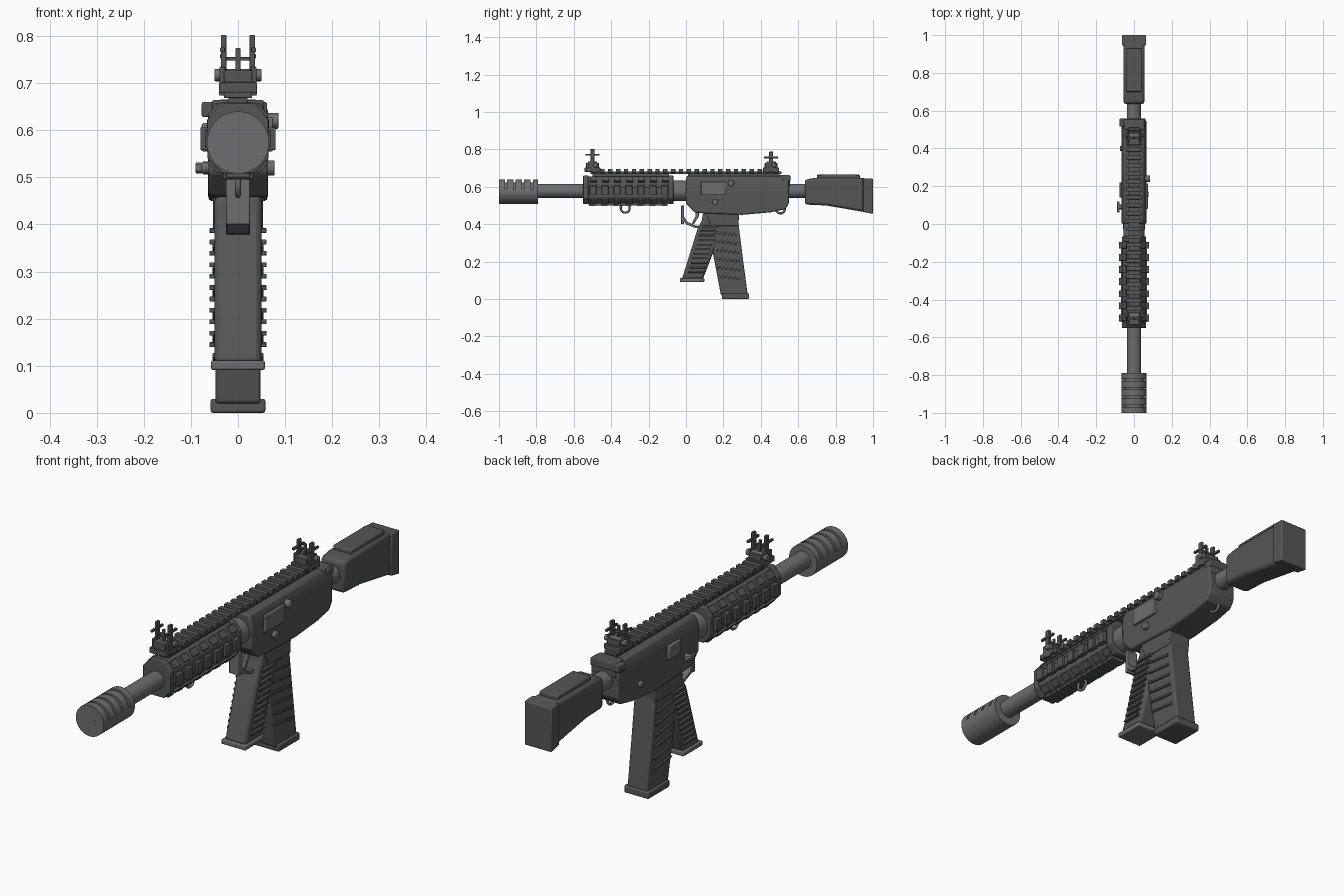
import bpy, bmesh, math
from mathutils import Vector, Matrix

AXIS_Z = 0.578
dark = bpy.data.materials.new("dark_grey")
dark.diffuse_color = (0.09, 0.095, 0.095, 1)
steel = bpy.data.materials.new("steel_grey")
steel.diffuse_color = (0.15, 0.155, 0.16, 1)


def finish(name, bm, bevel=0, mat=dark):
    bmesh.ops.recalc_face_normals(bm, faces=bm.faces)
    me = bpy.data.meshes.new(name)
    bm.to_mesh(me)
    bm.free()
    ob = bpy.data.objects.new(name, me)
    bpy.context.collection.objects.link(ob)
    me.materials.append(mat)
    if bevel:
        m = ob.modifiers.new("bevel", "BEVEL")
        m.width, m.segments, m.limit_method = bevel, 2, "ANGLE"
    return ob


def add_box(bm, x0, x1, y0, y1, z0, z1, rot=None):
    c = Vector(((x0 + x1) / 2, (y0 + y1) / 2, (z0 + z1) / 2))
    m = Matrix.Translation(c) @ (rot or Matrix()) @ Matrix.Diagonal((x1 - x0, y1 - y0, z1 - z0, 1))
    bmesh.ops.create_cube(bm, size=1, matrix=m)


def boxes(name, items, bevel=0.003, mat=dark):
    bm = bmesh.new()
    for b in items:
        add_box(bm, *b)
    return finish(name, bm, bevel, mat)


def prism(name, pts, axis, a, b, bevel=0.004, mat=dark):
    """Extrude a (y,z) profile along x or an (x,z) profile along y."""
    bm = bmesh.new()
    place = (lambda p: (a, p[0], p[1])) if axis == "x" else (lambda p: (p[0], a, p[1]))
    f = bm.faces.new([bm.verts.new(place(p)) for p in pts])
    r = bmesh.ops.extrude_face_region(bm, geom=[f])
    d = Vector((b - a, 0, 0)) if axis == "x" else Vector((0, b - a, 0))
    bmesh.ops.translate(bm, vec=d, verts=[v for v in r["geom"] if isinstance(v, bmesh.types.BMVert)])
    return finish(name, bm, bevel, mat)


def cyl(name, axis, r, a, b, u, v, seg=32, bevel=0.003, mat=steel):
    bm = bmesh.new()
    mid = (a + b) / 2
    if axis == "y":
        m = Matrix.Translation((u, mid, v)) @ Matrix.Rotation(math.pi / 2, 4, "X")
    else:
        m = Matrix.Translation((mid, u, v)) @ Matrix.Rotation(math.pi / 2, 4, "Y")
    bmesh.ops.create_cone(bm, cap_ends=True, segments=seg, radius1=r, radius2=r, depth=b - a, matrix=m)
    return finish(name, bm, bevel, mat)


def wire(name, pts, r, cyclic=False):
    cu = bpy.data.curves.new(name, "CURVE")
    cu.dimensions, cu.bevel_depth, cu.bevel_resolution = "3D", r, 2
    s = cu.splines.new("POLY")
    s.points.add(len(pts) - 1)
    for p, q in zip(s.points, pts):
        p.co = (*q, 1)
    s.use_cyclic_u = cyclic
    cu.materials.append(steel)
    ob = bpy.data.objects.new(name, cu)
    bpy.context.collection.objects.link(ob)


# Barrel and slotted muzzle end
cyl("barrel", "y", 0.037, -0.8, 0.05, 0, AXIS_Z)
cyl("barrel_collar", "y", 0.055, -0.1, 0.03, 0, AXIS_Z)
muzzle = cyl("muzzle", "y", 0.066, -1.0, -0.79, 0, 0.574, 40, 0)
slots = boxes("slot_cutter", [(-0.1, 0.1, y - 0.006, y + 0.006, 0.585, 0.7)
                              for y in (-0.963, -0.917, -0.871, -0.825)], 0)
slots.hide_render = slots.hide_viewport = True
cut = muzzle.modifiers.new("slots", "BOOLEAN")
cut.object, cut.operation, cut.solver = slots, "DIFFERENCE", "EXACT"
cyl("muzzle_core", "y", 0.05, -0.99, -0.8, 0, 0.574)
cyl("muzzle_face", "y", 0.027, -1.0005, -0.98, 0, 0.574, bevel=0)

# Eight-sided handguard with end bands
guard = [(-0.032, 0.512), (0.032, 0.512), (0.06, 0.542), (0.06, 0.62),
         (0.032, 0.655), (-0.032, 0.655), (-0.06, 0.62), (-0.06, 0.542)]
prism("handguard", guard, "y", -0.545, -0.07, 0.003)
for i, y in enumerate((-0.55, -0.095)):
    prism("handguard_band_%d" % i, [(x * 1.08, 0.583 + (z - 0.583) * 1.06) for x, z in guard],
          "y", y, y + 0.028, 0.003)

# Side and lower rail blocks, small vent blocks on the slanted faces
rails, vents = [(-0.026, 0.026, -0.52, -0.1, 0.5, 0.52)], []
for s in (-1, 1):
    rails.append((*sorted((s * 0.055, s * 0.069)), -0.52, -0.1, 0.564, 0.6))
for i in range(7):
    y = -0.515 + i * 0.064
    rails.append((-0.032, 0.032, y, y + 0.032, 0.496, 0.51))
    for s in (-1, 1):
        rails.append((*sorted((s * 0.06, s * 0.08)), y, y + 0.036, 0.558, 0.606))
        for z, tilt in ((0.527, 0.8), (0.637, -0.8)):
            vents.append((s * 0.047 - 0.016, s * 0.047 + 0.016, y + 0.002, y + 0.04, z - 0.01, z + 0.01,
                          Matrix.Rotation(-s * tilt, 4, "Y")))
boxes("handguard_rails", rails, 0.002)
boxes("handguard_vents", vents, 0.002)

# Toothed top rail
top = [(-0.03, 0.03, -0.51, 0.51, 0.668, 0.682), (-0.02, 0.02, -0.5, -0.09, 0.645, 0.67),
       (-0.02, 0.02, 0.01, 0.5, 0.645, 0.67)]
top += [(-0.04, 0.04, -0.5 + i * 0.042, -0.477 + i * 0.042, 0.674, 0.696) for i in range(24)]
boxes("top_rail", top, 0.002)

# Front and rear sights
for name, y, h in (("front_sight", -0.5, 0.802), ("rear_sight", 0.455, 0.788)):
    items = [(-0.04, 0.04, y - 0.042, y + 0.042, 0.68, 0.702),
             (-0.03, 0.03, y - 0.034, y + 0.034, 0.695, 0.727),
             (-0.035, 0.035, y - 0.006, y + 0.006, 0.748, 0.756),
             (-0.005, 0.005, y - 0.006, y + 0.006, 0.72, 0.775)]
    for s in (-1, 1):
        items.append((s * 0.03 - 0.006, s * 0.03 + 0.006, y - 0.01, y + 0.01, 0.7, h))
        items.append((s * 0.033 - 0.005, s * 0.033 + 0.005, y - 0.038, y + 0.038, h - 0.036, h - 0.026))
        items.append((s * 0.033 - 0.006, s * 0.033 + 0.006, y - 0.025, y + 0.025, 0.7, 0.735))
    boxes(name, items, 0.002)
    cyl(name + "_pin", "x", 0.013, -0.05, 0.05, y + 0.015, 0.717, 16, 0.002)

# Receiver body: upper shell, lower shell, magazine well
upper = [(-0.062, 0.535), (0.062, 0.535), (0.066, 0.62), (0.05, 0.658), (-0.05, 0.658), (-0.066, 0.62)]
prism("receiver_upper", upper, "y", 0.0, 0.55, 0.008)
prism("receiver_lower", [(0, 0.51), (0.05, 0.46), (0.3, 0.45), (0.45, 0.463), (0.53, 0.48),
                         (0.55, 0.51), (0.55, 0.57), (0, 0.57)], "x", -0.063, 0.063, 0.007)
prism("magazine_well", [(0.1, 0.47), (0.135, 0.39), (0.28, 0.39), (0.285, 0.47)], "x", -0.053, 0.053, 0.004)
boxes("rear_handle", [(-0.077, 0.062, 0.515, 0.558, 0.628, 0.66), (-0.055, 0.055, 0.5, 0.555, 0.6, 0.664)], 0.004)

# Side details of the receiver
boxes("side_port", [(0.06, 0.074, 0.08, 0.215, 0.555, 0.628)], 0.003, steel)
boxes("left_plate", [(-0.077, -0.06, 0.14, 0.22, 0.555, 0.615)], 0.004, steel)
for name, a, b, y, z, r in (("round_button", 0.05, 0.086, 0.24, 0.62, 0.017),
                            ("right_pin", 0.05, 0.078, 0.155, 0.52, 0.016),
                            ("left_pin", -0.075, -0.05, 0.4, 0.52, 0.014),
                            ("left_knob", -0.09, -0.05, 0.09, 0.52, 0.012)):
    cyl(name, "x", r, a, b, y, z, 20, 0.003)
boxes("left_lever", [(-0.09, -0.076, 0.062, 0.12, 0.512, 0.528)], 0.003, steel)

# Trigger and its guard
boxes("guard_front", [(-0.025, 0.025, -0.026, -0.01, 0.4, 0.5)], 0.003, steel)
prism("guard_bow", [(-0.02, 0.425), (0.0, 0.4), (0.05, 0.38), (0.1, 0.375), (0.1, 0.387),
                    (0.05, 0.393), (0.008, 0.412), (-0.01, 0.44)], "x", -0.025, 0.025, 0.002, steel)
prism("trigger", [(0.05, 0.48), (0.075, 0.48), (0.068, 0.44), (0.042, 0.4), (0.03, 0.404), (0.05, 0.44)],
      "x", -0.008, 0.008, 0.002, steel)

# Slanted grip with ribs
prism("grip", [(0.085, 0.42), (0.06, 0.37), (-0.022, 0.105), (0.09, 0.105), (0.165, 0.3), (0.16, 0.46),
               (0.09, 0.46)], "x", -0.05, 0.05, 0.012)
boxes("grip_base", [(-0.057, 0.057, -0.032, 0.098, 0.091, 0.111)], 0.004, steel)
ribs = []
for i in range(11):
    z = 0.145 + i * 0.0242
    y = -0.014 + (z - 0.105) * 0.31
    ribs.append((-0.061, 0.061, y + 0.012, y + 0.095, z - 0.005, z + 0.005))
boxes("grip_ribs", ribs, 0.002)

# Curved magazine with slanted ribs and base
prism("magazine", [(0.138, 0.41), (0.145, 0.24), (0.187, 0.02), (0.33, 0.02), (0.305, 0.21), (0.28, 0.41)],
      "x", -0.048, 0.048, 0.006)
boxes("magazine_base", [(-0.058, 0.058, 0.192, 0.337, 0.0, 0.03)], 0.005)
ribs = []
for i in range(6):
    z = 0.115 + i * 0.047
    y = 0.2475 - (z - 0.02) * 0.105
    ribs.append((-0.054, 0.054, y - 0.066, y + 0.058, z - 0.005, z + 0.005, Matrix.Rotation(-0.12, 4, "X")))
boxes("magazine_ribs", ribs, 0.002)

# Stock
cyl("stock_tube", "y", 0.038, 0.54, 0.7, 0, AXIS_Z)
prism("stock", [(0.635, 0.505), (0.635, 0.638), (0.69, 0.648), (0.96, 0.648), (0.96, 0.464),
                (0.75, 0.5)], "x", -0.056, 0.056, 0.014)
prism("butt_plate", [(0.945, 0.466), (0.945, 0.646), (1.0, 0.643), (1.0, 0.455)], "x", -0.064, 0.064, 0.005)
boxes("cheek_rest", [(-0.043, 0.043, 0.7, 0.93, 0.64, 0.665)], 0.006)

# Sling rings
for name, y, z in (("front_ring", -0.325, 0.486), ("rear_ring", 0.505, 0.482)):
    wire(name, [(0, y + 0.024 * math.cos(t * math.pi / 10), z + 0.024 * math.sin(t * math.pi / 10))
                for t in range(20)], 0.006, True)

# Smooth shading with sharp edges kept
for ob in bpy.data.objects:
    if ob.type == "MESH" and not ob.hide_render:
        ob.data.shade_smooth()
        ob.data.set_sharp_from_angle(angle=math.radians(30))
